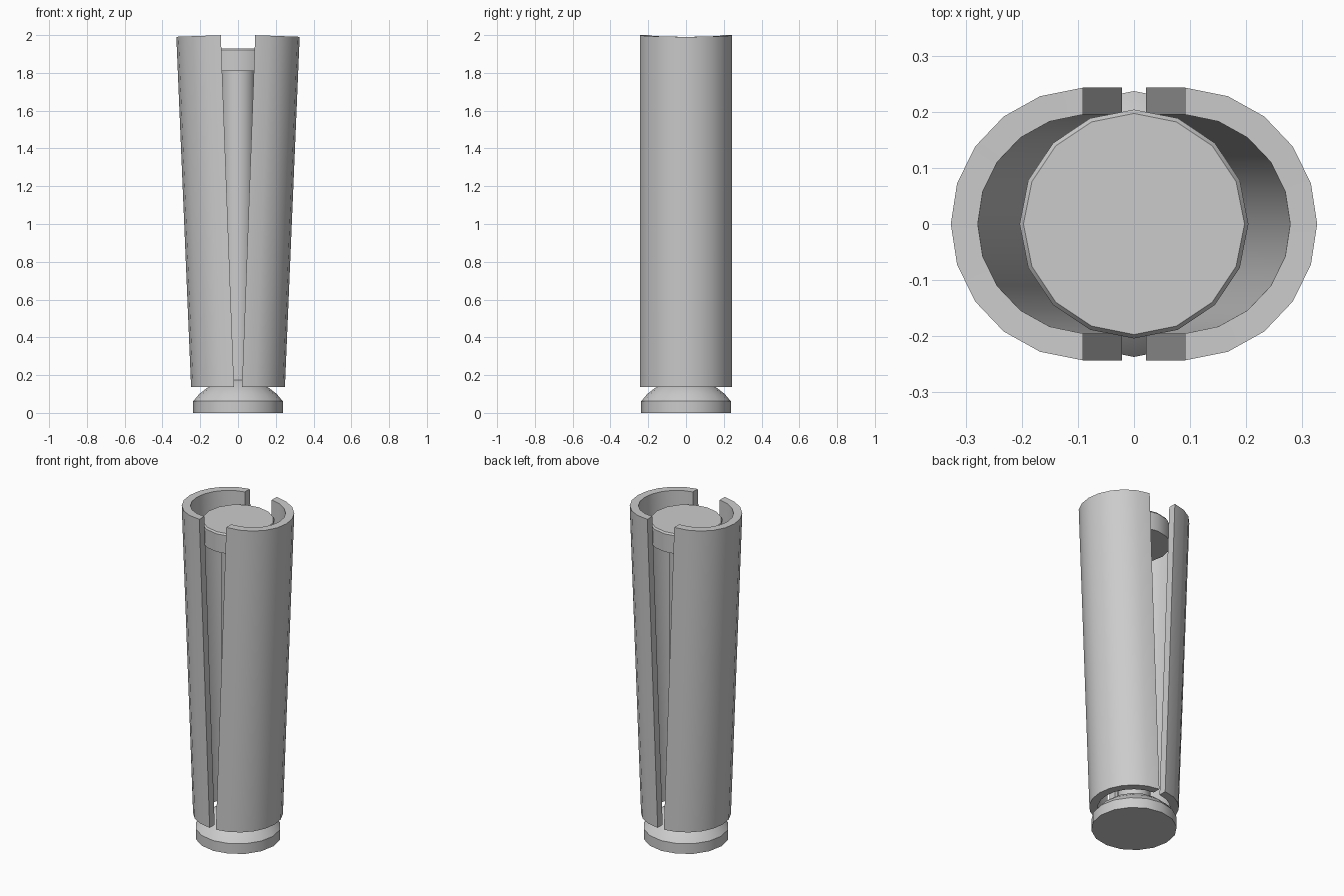
import bpy, bmesh, math

if "Cube" in bpy.data.objects:
    bpy.data.objects.remove(bpy.data.objects["Cube"])


def finish(name, bm):
    bmesh.ops.recalc_face_normals(bm, faces=bm.faces)
    me = bpy.data.meshes.new(name)
    bm.to_mesh(me)
    bm.free()
    ob = bpy.data.objects.new(name, me)
    bpy.context.collection.objects.link(ob)
    bpy.ops.object.select_all(action='DESELECT')
    ob.select_set(True)
    bpy.context.view_layer.objects.active = ob
    bpy.ops.object.shade_smooth_by_angle(angle=math.radians(32))
    return ob


def skin(bm, rings, wrap=False):
    # join successive closed rings of vertices with quads
    n = len(rings[0])
    pairs = list(zip(rings, rings[1:] + rings[:1])) if wrap else list(zip(rings, rings[1:]))
    for a, b in pairs:
        for i in range(n):
            j = (i + 1) % n
            bm.faces.new((a[i], a[j], b[j], b[i]))


def lathe(name, profile, n=16):
    bm = bmesh.new()
    rings = [[bm.verts.new((r * math.cos(2 * math.pi * i / n),
                            r * math.sin(2 * math.pi * i / n), z)) for i in range(n)]
             for r, z in profile]
    skin(bm, rings)
    bm.faces.new(rings[0])
    bm.faces.new(rings[-1])
    return finish(name, bm)


def half_sleeve(name, side):
    # half-round shell leaning outward, lofted from foot to rim
    bm = bmesh.new()
    steps, wall = 10, 0.048

    def section(edge, outer, top):
        c = edge - 0.011
        rings = []
        for i in range(steps + 1):
            a = math.radians(-86.5 + 173 * i / steps)
            pts = []
            for t in (0, wall):
                x = c + (outer - c - t) * math.cos(a)
                if i in (0, steps):
                    x = edge
                z = 2.0 - 0.009 * math.cos(a) if top else 0.137
                pts.append(bm.verts.new((side * x, (0.2435 - t) * math.sin(a), z)))
            rings.append(pts)
        return rings

    low = section(0.021, 0.2485, False)
    high = section(0.091, 0.3265, True)
    cols = [[l[0], l[1], h[1], h[0]] for l, h in zip(low, high)]
    skin(bm, cols)
    bm.faces.new(cols[0])
    bm.faces.new(cols[-1])
    return finish(name, bm)


# Domed foot, slim shaft and capped head
lathe("foot", [(0.237, 0), (0.237, 0.062), (0.205, 0.100), (0.160, 0.135),
               (0.115, 0.160), (0.085, 0.178)])
lathe("shaft", [(0.092, 0.16), (0.092, 1.83)])
lathe("head", [(0.203, 1.81), (0.204, 1.92), (0.197, 1.93)])

# Two spreading sleeve halves
half_sleeve("sleeve_right", 1)
half_sleeve("sleeve_left", -1)
